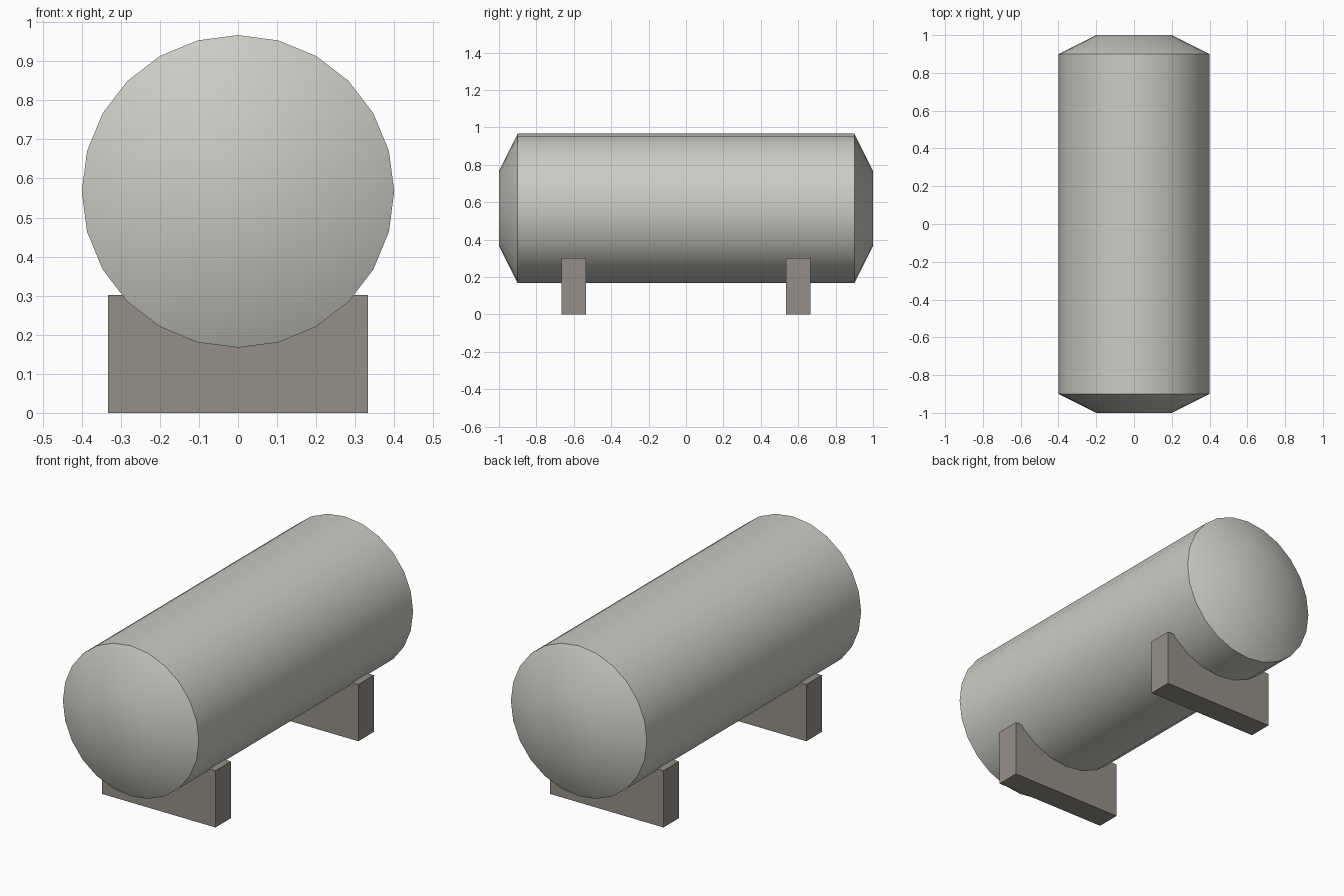
import bpy, bmesh
from math import pi
from mathutils import Matrix, Vector

cube = bpy.data.objects.get("Cube")
if cube:
    bpy.data.objects.remove(cube, do_unlink=True)


def material(name, rgb):
    mat = bpy.data.materials.new(name)
    mat.use_nodes = True
    mat.diffuse_color = (*rgb, 1)
    mat.node_tree.nodes["Principled BSDF"].inputs["Base Color"].default_value = (*rgb, 1)
    return mat


def add_object(name, bm, mat):
    bmesh.ops.recalc_face_normals(bm, faces=bm.faces)
    mesh = bpy.data.meshes.new(name)
    bm.to_mesh(mesh)
    bm.free()
    mesh.materials.append(mat)
    obj = bpy.data.objects.new(name, mesh)
    bpy.context.collection.objects.link(obj)
    return obj


tank_grey = material("light tank grey", (0.60, 0.60, 0.56))
saddle_grey = material("warm concrete grey", (0.30, 0.28, 0.245))

RADIUS, CENTRE_Z = 0.4, 0.567

# Tank: half profile spun around the long axis, with shallow domed ends
bm = bmesh.new()
profile = [(0, -1), (0.2, -1), (RADIUS, -0.9), (RADIUS, 0.9), (0.2, 1), (0, 1)]
verts = [bm.verts.new((0, y, CENTRE_Z + r)) for r, y in profile]
edges = [bm.edges.new(pair) for pair in zip(verts, verts[1:])]
bmesh.ops.spin(bm, geom=verts + edges, cent=(0, 0, CENTRE_Z), axis=(0, 1, 0),
               angle=2 * pi, steps=24)
bmesh.ops.remove_doubles(bm, verts=bm.verts, dist=0.0005)
tank = add_object("tank", bm, tank_grey)
bpy.ops.object.select_all(action="DESELECT")
tank.select_set(True)
bpy.context.view_layer.objects.active = tank
bpy.ops.object.shade_smooth_by_angle(angle=pi / 6)

# Saddles: plain blocks that the tank sinks into
for name, y in (("front_saddle", -0.6), ("back_saddle", 0.6)):
    bm = bmesh.new()
    size = Vector((0.666, 0.13, 0.302))
    bmesh.ops.create_cube(bm, size=1, matrix=Matrix.Translation((0, y, size.z / 2))
                          @ Matrix.Diagonal(size).to_4x4())
    add_object(name, bm, saddle_grey)
